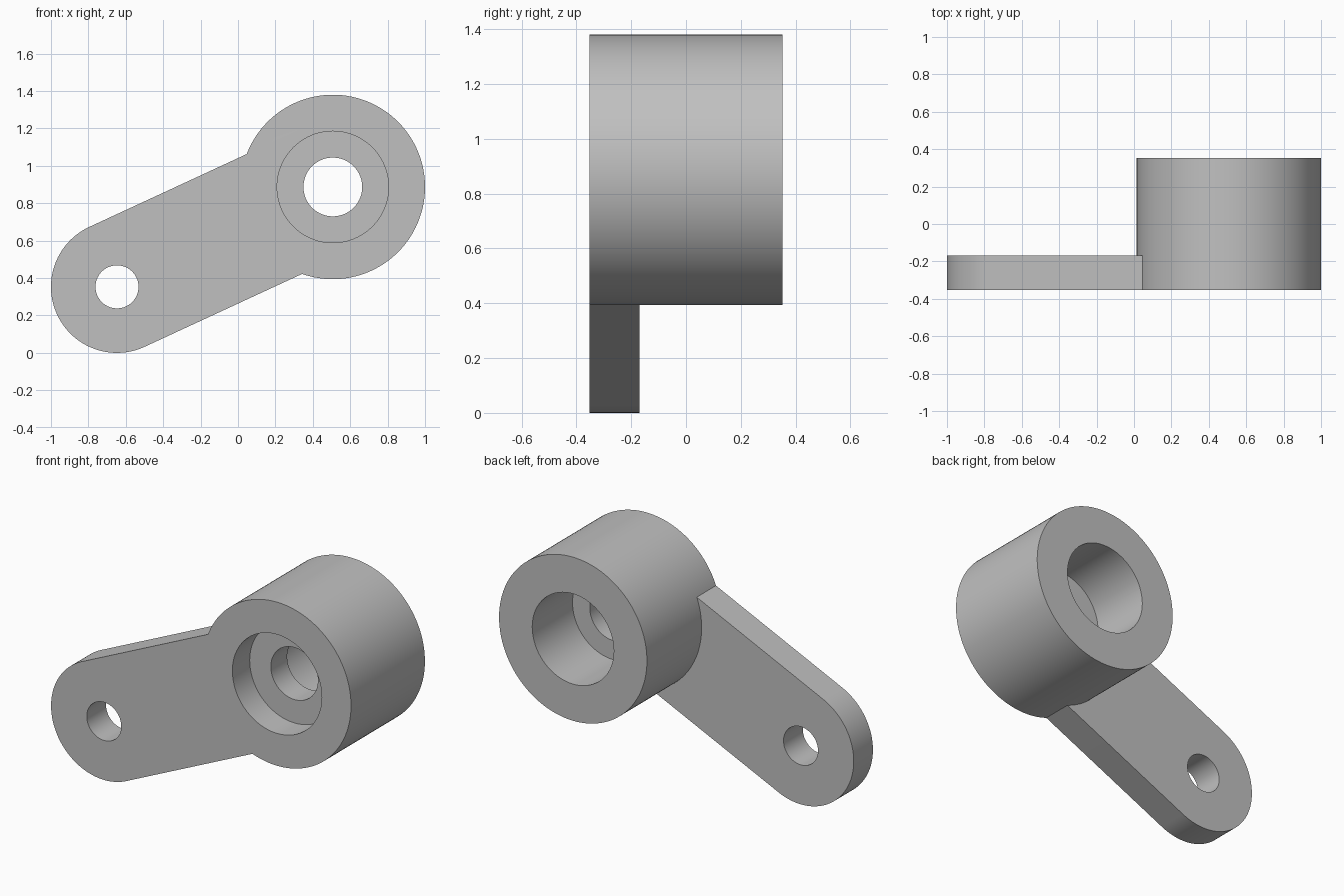
import bpy, bmesh, math
from mathutils import Vector

if "Cube" in bpy.data.objects:
    bpy.data.objects.remove(bpy.data.objects["Cube"])

FRONT, BACK = -0.352, 0.352
ARM_BACK = -0.169
BOSS, BOSS_R = Vector((0.507, 0.887)), 0.493
EYE, EYE_R = Vector((-0.647, 0.353)), 0.353

grey = bpy.data.materials.new("plain grey")
grey.use_nodes = True
colour = (0.53, 0.53, 0.53, 1)
grey.diffuse_color = colour
grey.node_tree.nodes["Principled BSDF"].inputs["Base Color"].default_value = colour


def arc(centre, radius, start, sweep, steps):
    return [centre + radius * Vector((math.cos(a), math.sin(a)))
            for a in (start + sweep * i / steps for i in range(steps + 1))]


def circle(centre, radius, steps=128):
    return arc(centre, radius, 0, math.tau, steps)[:-1]


def prism(name, outline, y0, y1):
    """Extrude an x-z outline from y0 to y1."""
    bm = bmesh.new()
    face = bm.faces.new([bm.verts.new((p.x, y0, p.y)) for p in outline])
    new = bmesh.ops.extrude_face_region(bm, geom=[face])["geom"]
    for v in new:
        if isinstance(v, bmesh.types.BMVert):
            v.co.y = y1
    bmesh.ops.recalc_face_normals(bm, faces=bm.faces)
    mesh = bpy.data.meshes.new(name)
    bm.to_mesh(mesh)
    bm.free()
    mesh.materials.append(grey)
    ob = bpy.data.objects.new(name, mesh)
    bpy.context.collection.objects.link(ob)
    return ob


def combine(target, other, operation):
    mod = target.modifiers.new(operation.lower(), 'BOOLEAN')
    mod.operation, mod.object, mod.solver = operation, other, 'EXACT'
    bpy.context.view_layer.objects.active = target
    bpy.ops.object.modifier_apply(modifier=mod.name)
    bpy.data.objects.remove(other)


# Solid boss joined to a flat arm with a rounded free end
lever = prism("lever_arm_with_boss", circle(BOSS, BOSS_R), FRONT, BACK)
along = (BOSS - EYE).normalized()
side = Vector((-along.y, along.x)) * EYE_R
outline = arc(EYE, EYE_R, math.atan2(side.y, side.x), math.pi, 64)
outline += [BOSS - side, BOSS + side]
combine(lever, prism("arm", outline, FRONT, ARM_BACK), 'UNION')

# Arm hole, boss through hole, front counterbore, deeper back bore
for name, centre, radius, y0, y1 in (
        ("arm_hole", EYE, 0.115, FRONT - 0.1, BACK),
        ("through_hole", BOSS, 0.157, FRONT - 0.1, BACK + 0.1),
        ("front_counterbore", BOSS, 0.298, FRONT - 0.1, FRONT + 0.165),
        ("back_bore", BOSS, 0.272, FRONT + 0.32, BACK + 0.1)):
    combine(lever, prism(name, circle(centre, radius, 96), y0, y1), 'DIFFERENCE')

# Smooth round walls, crisp rims
bpy.ops.object.select_all(action='DESELECT')
lever.select_set(True)
bpy.context.view_layer.objects.active = lever
bpy.ops.object.shade_smooth_by_angle(angle=math.radians(30))
